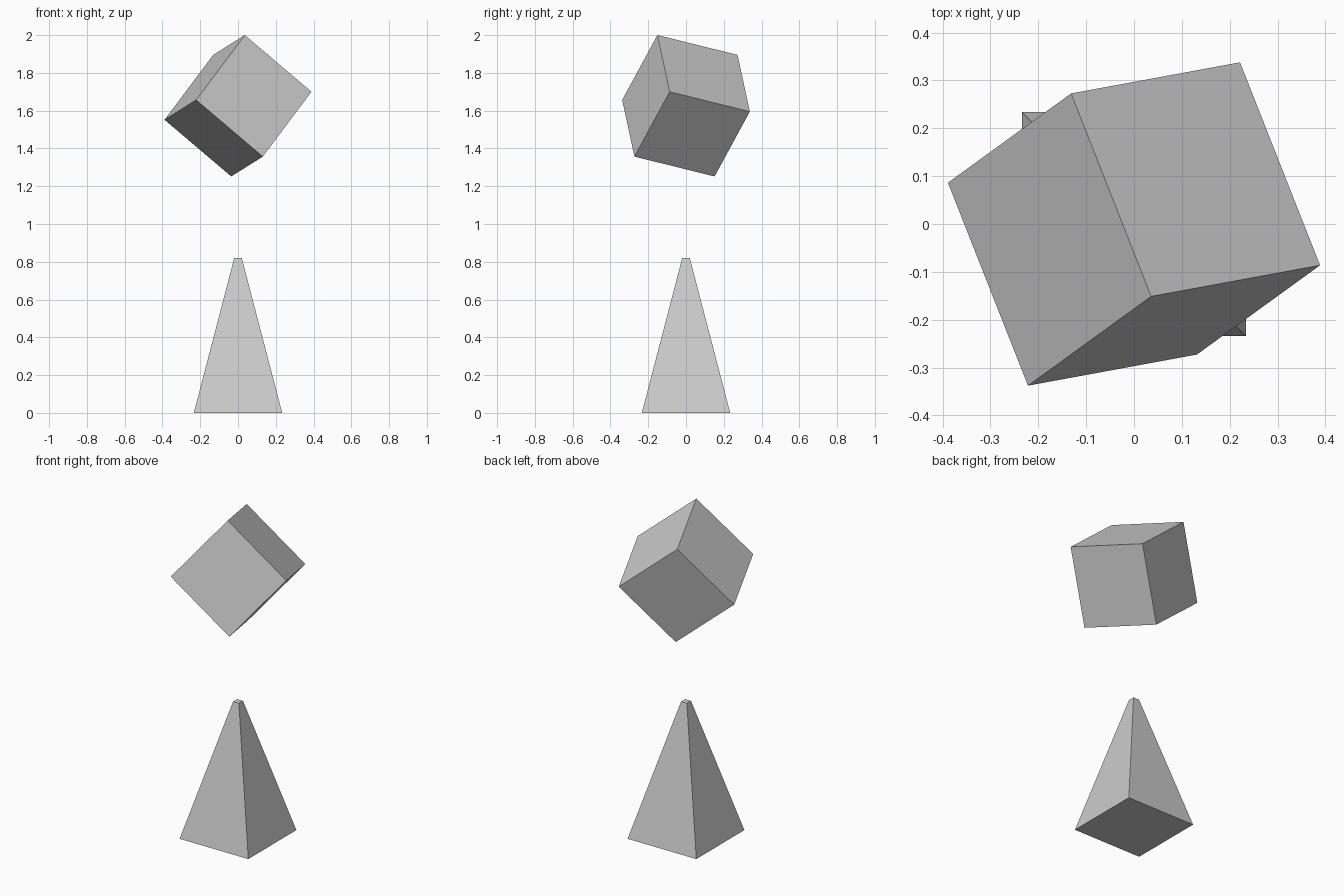
import bpy
from math import radians, sqrt
from mathutils import Matrix, Vector

if "Cube" in bpy.data.objects:
    bpy.data.objects.remove(bpy.data.objects["Cube"])

SIDE = 0.468

# Tapered square pedestal with a small flat tip
bpy.ops.mesh.primitive_cone_add(
    vertices=4, radius1=SIDE / 2 * sqrt(2), radius2=0.02 * sqrt(2),
    depth=0.82, location=(0, 0, 0.41), rotation=(0, 0, radians(45)))
bpy.context.object.name = "pedestal"

# Floating cube, tilted so one corner points up: axes follow its edges
u = Vector((0.353, 0.065, -0.300)).normalized()
w = Vector((-0.168, 0.425, -0.105))
w = (w - w.dot(u) * u).normalized()
v = w.cross(u)
bpy.ops.mesh.primitive_cube_add(size=SIDE)
cube = bpy.context.object
cube.name = "floating_cube"
tilt = Matrix((u, v, w)).transposed().to_4x4()
cube.matrix_world = Matrix.Translation((0, 0, 1.626)) @ tilt
